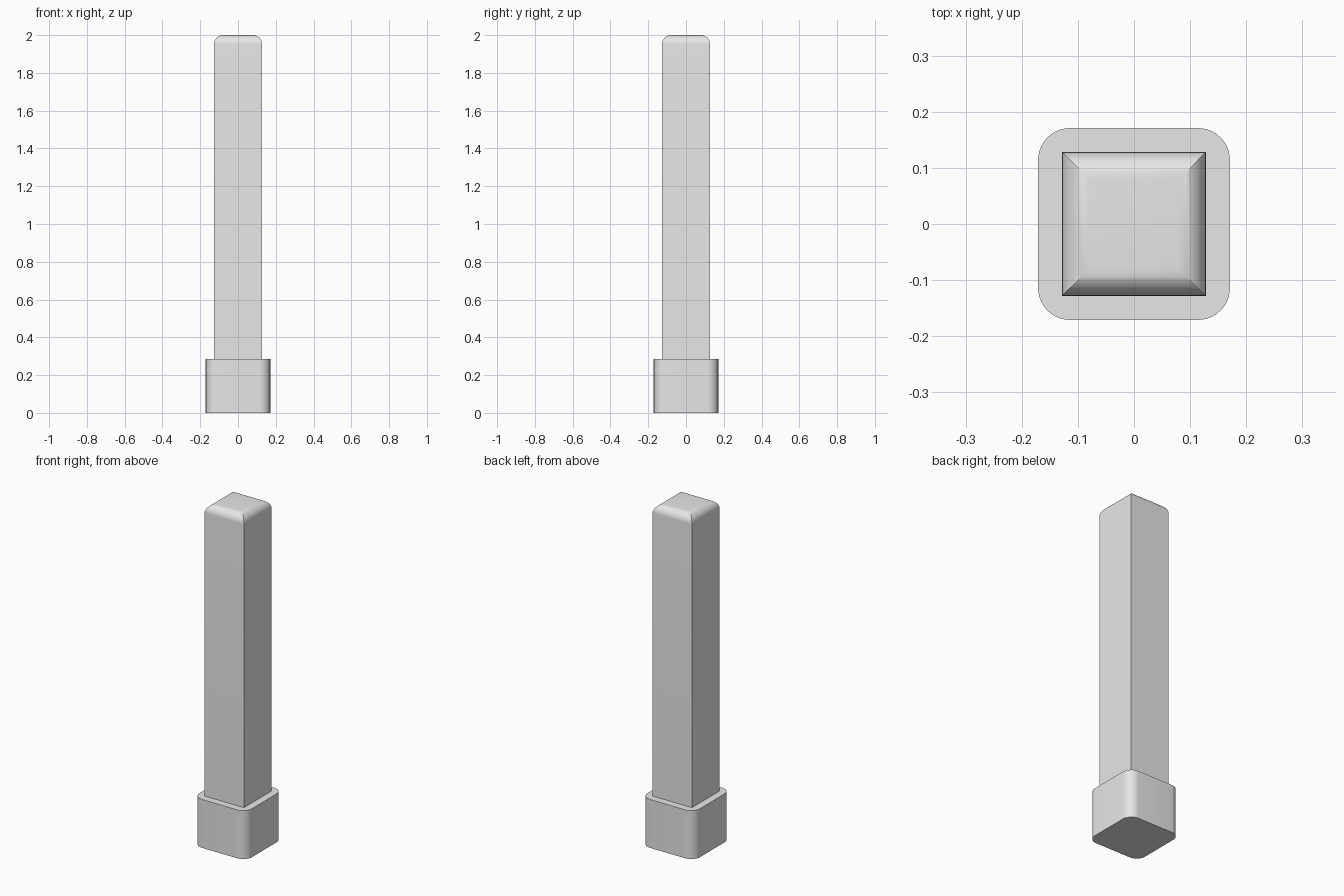
import bpy
import bmesh
import math

cube = bpy.data.objects.get("Cube")
if cube:
    bpy.data.objects.remove(cube, do_unlink=True)

GREY = (0.8, 0.8, 0.8, 1.0)
grey = bpy.data.materials.new("light_grey")
grey.use_nodes = True
grey.diffuse_color = GREY
grey.node_tree.nodes["Principled BSDF"].inputs["Base Color"].default_value = GREY


def rounded_block(name, width, bottom, top, radius, pick_edge):
    """Square block whose edges chosen by pick_edge are rounded."""
    bm = bmesh.new()
    bmesh.ops.create_cube(bm, size=1)
    for v in bm.verts:
        v.co.x *= width
        v.co.y *= width
        v.co.z = top if v.co.z > 0 else bottom
    edges = [e for e in bm.edges if pick_edge(e, top)]
    bmesh.ops.bevel(bm, geom=edges, offset=radius, offset_type='OFFSET',
                    segments=10, profile=0.5, affect='EDGES')
    bmesh.ops.recalc_face_normals(bm, faces=bm.faces)
    mesh = bpy.data.meshes.new(name)
    bm.to_mesh(mesh)
    bm.free()
    mesh.materials.append(grey)
    obj = bpy.data.objects.new(name, mesh)
    bpy.context.collection.objects.link(obj)
    bpy.ops.object.select_all(action='DESELECT')
    obj.select_set(True)
    bpy.context.view_layer.objects.active = obj
    bpy.ops.object.shade_smooth_by_angle(angle=math.radians(30))
    return obj


def is_vertical(edge, top):
    a, b = edge.verts
    return abs(a.co.z - b.co.z) > 0.01


def is_top_rim(edge, top):
    return all(abs(v.co.z - top) < 0.001 for v in edge.verts)


# Base block with rounded upright corners
rounded_block("base", 0.342, 0, 0.285, 0.057, is_vertical)

# Tall post with sharp uprights and a rounded, mitred top rim
rounded_block("post", 0.256, 0.2, 2, 0.05, is_top_rim)
